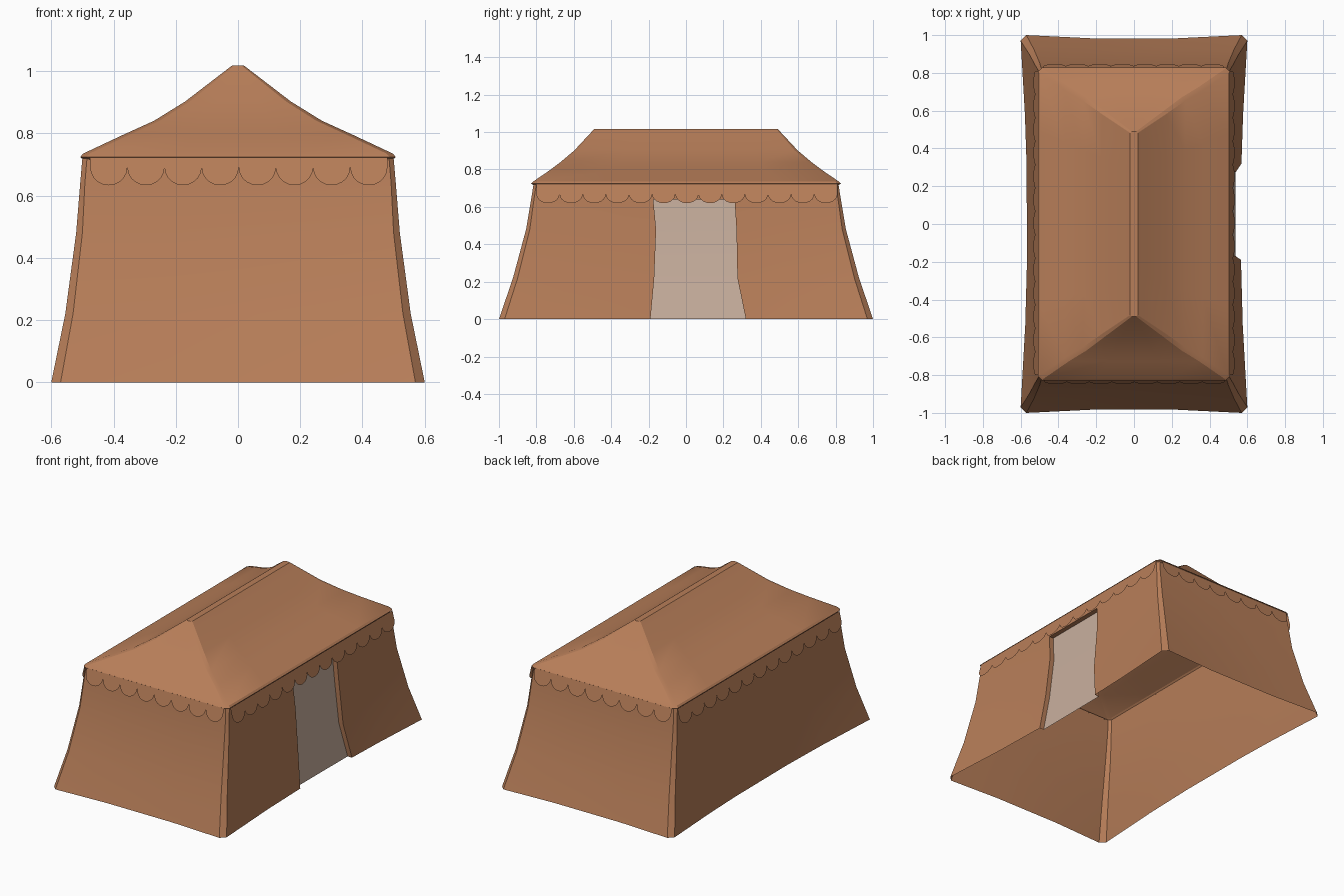
import bpy
from math import cos, sin, pi, radians

if "Cube" in bpy.data.objects:
    bpy.data.objects.remove(bpy.data.objects["Cube"])


def material(name, color):
    m = bpy.data.materials.new(name)
    m.diffuse_color = (*color, 1)
    m.use_nodes = True
    m.node_tree.nodes["Principled BSDF"].inputs["Base Color"].default_value = m.diffuse_color
    return m


canvas = material("canvas", (0.48, 0.21, 0.10))
pale = material("pale_cloth", (0.58, 0.43, 0.34))


def build(name, verts, faces, mat, angle=25):
    me = bpy.data.meshes.new(name)
    me.from_pydata(verts, [], faces)
    me.materials.append(mat)
    ob = bpy.data.objects.new(name, me)
    bpy.context.collection.objects.link(ob)
    bpy.ops.object.select_all(action='DESELECT')
    ob.select_set(True)
    bpy.context.view_layer.objects.active = ob
    bpy.ops.object.shade_smooth_by_angle(angle=radians(angle))
    return ob


def ring(hx, hy, z, c, bow=(0, 0), door=(-0.18, 0.26)):
    """Rectangle with clipped corners and inward-bowed sides."""
    def bx(y): return hx - bow[0] * (1 - (y / (hy - c)) ** 2)
    def by(x): return hy - bow[1] * (1 - (x / (hx - c)) ** 2)
    ey, ex = hy - c, hx - c
    ys = [-ey, -0.55 * ey, door[0], door[1], 0.6 * ey, ey]
    xs = [ex, 0.4 * ex, -0.4 * ex, -ex]
    return ([(bx(y), y, z) for y in ys] + [(x, by(x), z) for x in xs] +
            [(-bx(y), y, z) for y in reversed(ys)] +
            [(x, -by(x), z) for x in reversed(xs)])


def loft(rings, skip=lambda level, col: False):
    n = len(rings[0])
    faces = [(i * n + j, i * n + (j + 1) % n, (i + 1) * n + (j + 1) % n, (i + 1) * n + j)
             for i in range(len(rings) - 1) for j in range(n) if not skip(i, j)]
    return [v for r in rings for v in r], faces


# flared walls with the door opening left out of the right side
LEVELS = [  # half width, half length, height, corner, bow, door edges
    (0.60, 1.00, 0.00, 0.030, (0.035, 0.02), (-0.19, 0.32)),
    (0.555, 0.925, 0.22, 0.025, (0.018, 0.012), (-0.17, 0.275)),
    (0.52, 0.855, 0.48, 0.020, (0.008, 0.006), (-0.16, 0.27)),
    (0.507, 0.828, 0.64, 0.015, (0.003, 0.003), (-0.175, 0.26)),
    (0.50, 0.815, 0.722, 0.015, (0, 0), (-0.175, 0.26)),
]
wall_rings = [ring(*l) for l in LEVELS]
v, f = loft(wall_rings, lambda i, j: j == 2 and i < 3)
build("tent_walls", v, f, canvas)

# door reveal: turned-in cloth edges and header, then the pale cloth behind
DEPTH = 0.03
low = [r[2] for r in wall_rings[:4]]
high = [r[3] for r in wall_rings[:4]]
path = low + high[::-1]
inner = [(x - DEPTH, y, z) for x, y, z in path]
n = len(path)
build("door_edges", path + inner,
      [(i, i + 1, n + i + 1, n + i) for i in range(n - 1)], canvas)
build("door_cloth", inner,
      [(i, n - 1 - i, n - 2 - i, i + 1) for i in range(3)], pale)

# concave hipped roof with a narrow flat ridge
ROOF = [
    (0.498, 0.815, 0.716, 0.02), (0.507, 0.828, 0.724, 0.02),
    (0.497, 0.818, 0.735, 0.02), (0.365, 0.727, 0.797, 0.02),
    (0.27, 0.67, 0.84, 0.018), (0.17, 0.597, 0.902, 0.015),
    (0.02, 0.49, 1.017, 0.008),
]
roof_rings = [ring(hx, hy, z, c) for hx, hy, z, c in ROOF]
v, f = loft(roof_rings)
last = len(v) - len(roof_rings[0])
f.append(tuple(range(last, len(v))))
build("roof", v, f, canvas, 20)


# scalloped valance hanging from the eaves, flaring outwards
def valance(name, start, end, count, cusp, bottom, place):
    verts, faces = [], []
    w = (end - start) / count
    top = 0.722
    for k in range(count):
        mid = start + w * (k + 0.5)
        outline = [(mid - w / 2, top), (mid - w / 2, cusp)]
        outline += [(mid - w / 2 * cos(pi * s / 10), cusp - (cusp - bottom) * sin(pi * s / 10))
                    for s in range(1, 10)]
        outline += [(mid + w / 2, cusp), (mid + w / 2, top)]
        b = len(verts)
        verts += [place(u, 0.005 + 0.25 * (top - z), z) for u, z in outline]
        faces.append(tuple(range(b, len(verts))))
    build(name, verts, faces, canvas)


for s, end_name, side_name in ((-1, "front", "left"), (1, "back", "right")):
    valance(end_name + "_valance", -0.475, 0.48, 8, 0.69, 0.633,
            lambda u, out, z: (-s * u, s * (0.82 + out), z))
    valance(side_name + "_valance", -0.80, 0.81, 13, 0.668, 0.62,
            lambda u, out, z: (s * (0.502 + out), s * u if s > 0 else u, z))
